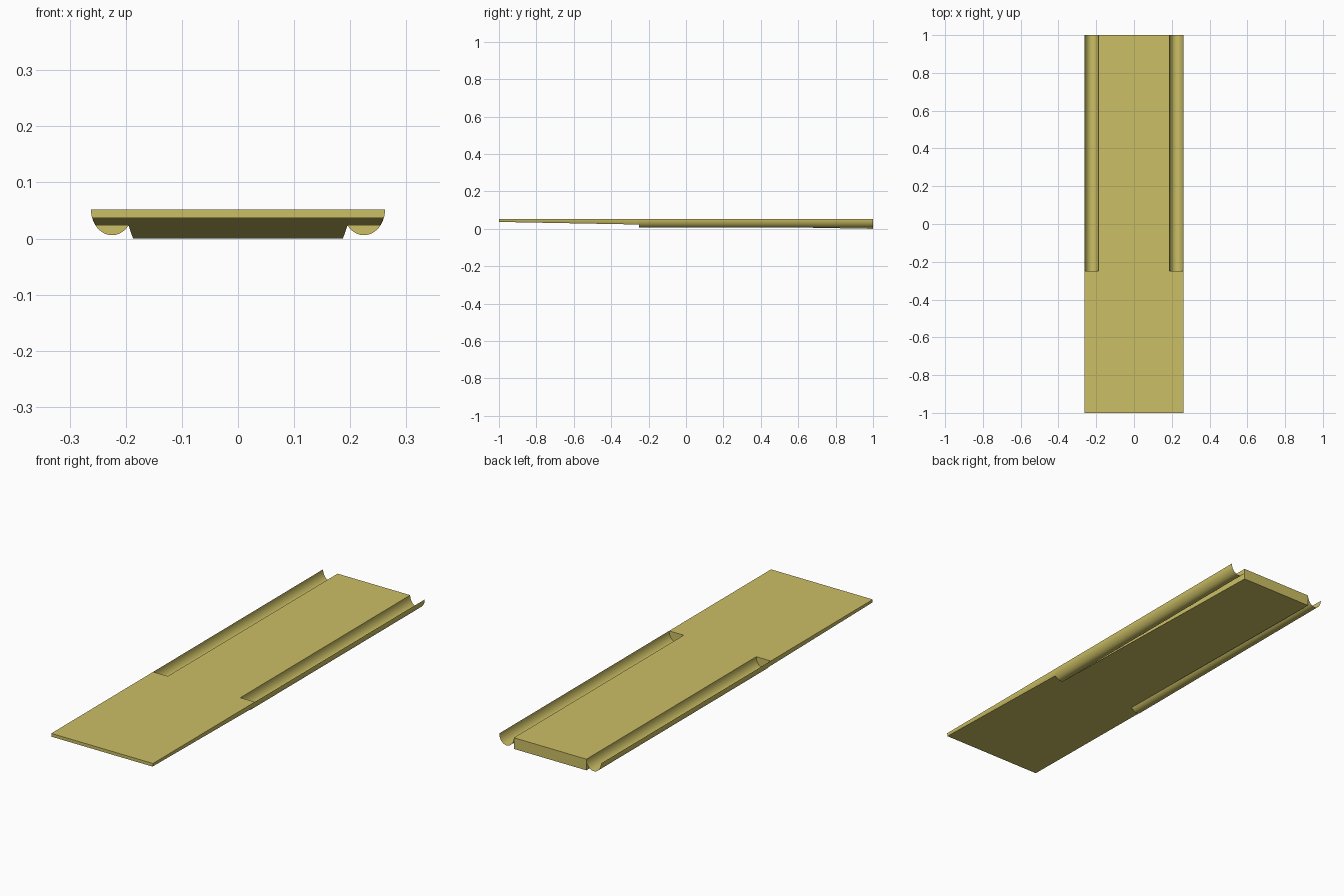
import bpy, bmesh, math

if "Cube" in bpy.data.objects:
    bpy.data.objects.remove(bpy.data.objects["Cube"])

TOP, FRONT_Z = 0.052, 0.037        # deck height, underside height at the front
IN, CX, RX, RZ = 0.187, 0.2245, 0.0375, 0.046   # deck half width, gutter centre and radii
Y0, YM, Y1 = -1.0, -0.25, 1.0
SEG = 24

mat = bpy.data.materials.new("khaki")
mat.diffuse_color = (0.60, 0.52, 0.13, 1)
mat.use_nodes = True
mat.node_tree.nodes["Principled BSDF"].inputs["Base Color"].default_value = mat.diffuse_color


def under(y):
    return FRONT_Z * (Y1 - y) / (Y1 - Y0)


def make(name, verts, faces, smooth=False, recalc=True):
    me = bpy.data.meshes.new(name)
    me.from_pydata(verts, [], faces)
    if recalc:
        bm = bmesh.new()
        bm.from_mesh(me)
        bmesh.ops.recalc_face_normals(bm, faces=bm.faces)
        bm.to_mesh(me)
        bm.free()
    me.materials.append(mat)
    ob = bpy.data.objects.new(name, me)
    bpy.context.collection.objects.link(ob)
    if smooth:
        bpy.context.view_layer.objects.active = ob
        ob.select_set(True)
        bpy.ops.object.shade_smooth_by_angle(angle=math.radians(35))
        ob.select_set(False)
    return ob


def arc(a0, a1, n):
    # points along the lower half ellipse, measured from the outer rim
    angs = [a0 + (a1 - a0) * i / n for i in range(n + 1)]
    return [(CX + RX * math.cos(a), TOP - RZ * math.sin(a)) for a in angs]


def loft(name, s, sec0, y0, sec1, y1, closed):
    n = len(sec0)
    verts = [(s * x, y0, z) for x, z in sec0] + [(s * x, y1, z) for x, z in sec1]
    faces = [(i, (i + 1) % n, n + (i + 1) % n, n + i) for i in range(n if closed else n - 1)]
    if closed:
        faces += [tuple(range(n)), tuple(range(n, 2 * n))]
    return make(name, verts, faces, True)


def wing_section(y):
    z = under(y)
    return [(IN, TOP), (IN, z)] + arc(math.asin((TOP - z) / RZ), 0, 8)


# central wedge-shaped deck
sec = lambda z: [(-IN, z), (IN, z), (IN, TOP), (-IN, TOP)]
loft("deck", 1, sec(under(Y0)), Y0, sec(under(Y1)), Y1, True)

for s, side in ((-1, "left"), (1, "right")):
    # solid front edge of the ramp
    loft(side + "_front_edge", s, wing_section(Y0), Y0, wing_section(YM), YM, True)
    # open half-round gutter
    half = arc(0, math.pi, SEG)
    loft(side + "_gutter", s, half, YM, half, Y1, False)
    # wall closing the front end of the gutter
    make(side + "_gutter_end", [(s * x, YM, z) for x, z in half], [tuple(range(SEG + 1))])
    # narrow gusset tapering away along the underside
    make(side + "_gusset", [(s * IN, YM, under(YM)), (s * 0.195, YM, under(YM)), (s * IN, Y1, 0)],
         [(0, 1, 2) if s < 0 else (0, 2, 1)], recalc=False)
